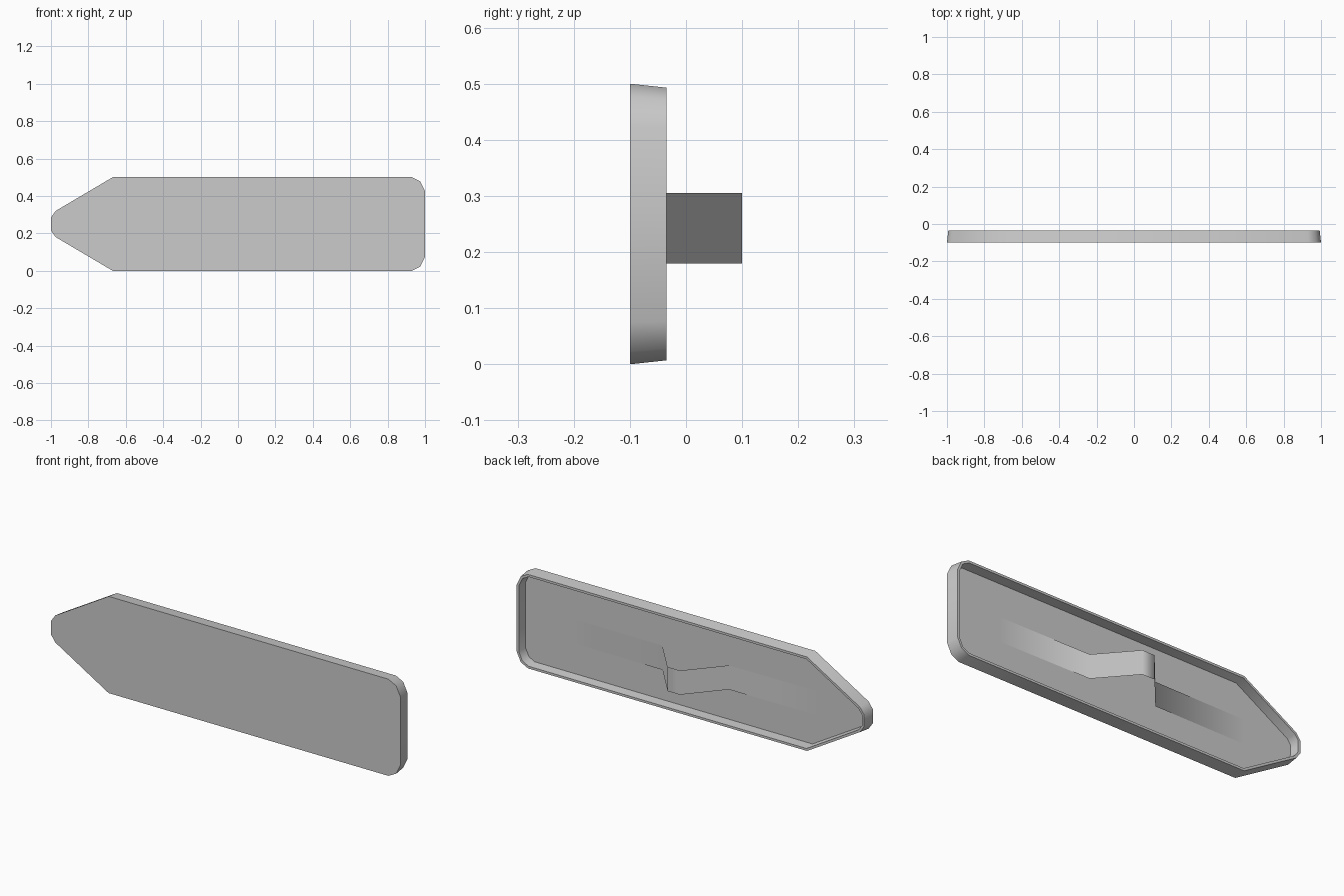
import bpy
import bmesh
import math

cube = bpy.data.objects.get("Cube")
if cube:
    bpy.data.objects.remove(cube)

grey = bpy.data.materials.new("plain grey")
grey.use_nodes = True
colour = (0.6, 0.6, 0.6, 1)
grey.diffuse_color = colour
grey.node_tree.nodes["Principled BSDF"].inputs["Base Color"].default_value = colour

FRONT, RIM, FLOOR = -0.1, -0.035, -0.085
MID = 0.25


def make_object(name, bm, angle):
    mesh = bpy.data.meshes.new(name)
    bm.to_mesh(mesh)
    bm.free()
    mesh.materials.append(grey)
    obj = bpy.data.objects.new(name, mesh)
    bpy.context.collection.objects.link(obj)
    bpy.ops.object.select_all(action="DESELECT")
    obj.select_set(True)
    bpy.context.view_layer.objects.active = obj
    bpy.ops.object.shade_smooth_by_angle(angle=math.radians(angle))
    return obj


# Pointed tray: upper half outline, mirrored about the middle height
half = [(-1, 0.035), (-0.975, 0.07), (-0.67, 0.25), (0.93, 0.25), (0.975, 0.227), (1, 0.175)]
outline = half + [(x, -z) for x, z in reversed(half)]

bm = bmesh.new()
front = bm.faces.new([bm.verts.new((x, FRONT, MID + z)) for x, z in outline])
back = bm.faces.new([bm.verts.new((x, FRONT, MID + z)) for x, z in outline])
bm.normal_update()
for face, facing in ((front, -1), (back, 1)):
    if face.normal.y * facing < 0:
        face.normal_flip()
# Tapered outer wall, flat rim, then inner wall down to the floor
for inset, depth in ((0.007, RIM - FRONT), (0.012, 0), (0.004, FLOOR - RIM)):
    bm.normal_update()
    bmesh.ops.inset_region(bm, faces=[back], thickness=inset, depth=depth,
                           use_boundary=True, use_even_offset=True)
bmesh.ops.remove_doubles(bm, verts=bm.verts[:], dist=0.0001)
make_object("tray", bm, 40)

# Thin folded strip on the back, symmetric left to right
side = [(0.7, FLOOR + 0.002), (0.19, FLOOR + 0.006), (0.035, 0.1)]
path = side + [(-x, y) for x, y in reversed(side)]
bm = bmesh.new()
rows = [[bm.verts.new((x, y, z)) for z in (0.18, 0.305)] for x, y in path]
for a, b in zip(rows, rows[1:]):
    bm.faces.new((a[0], b[0], b[1], a[1]))
bm.normal_update()
make_object("back_clip", bm, 80)
